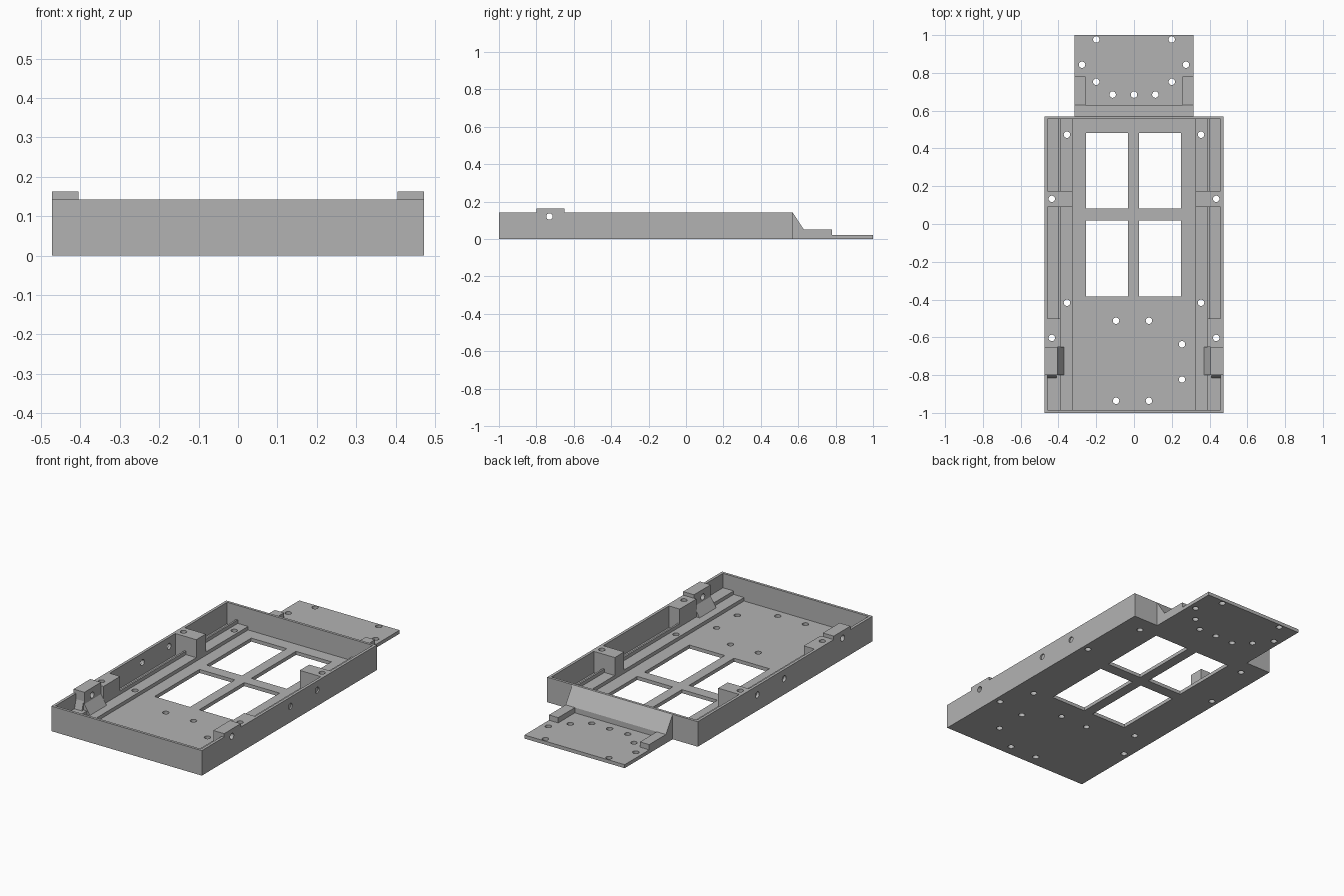
import bpy
import bmesh
from mathutils import Matrix, Vector

old = bpy.data.objects.get("Cube")
if old:
    bpy.data.objects.remove(old, do_unlink=True)

# One plain grey for everything
grey = bpy.data.materials.new("matte grey")
grey.use_nodes = True
COLOUR = (0.45, 0.45, 0.45, 1)
grey.diffuse_color = COLOUR
grey.node_tree.nodes["Principled BSDF"].inputs["Base Color"].default_value = COLOUR

HALF, INNER = 0.473, 0.457      # tray half width, outside and inside the wall
FRONT, BACK = -1.0, 0.57        # tray ends
WALL, RIM, FLOOR = 0.015, 0.142, 0.02
LEDGE, SHELF = 0.04, 0.06       # heights of the two side steps
parts = []


def make_object(name, bm):
    bmesh.ops.recalc_face_normals(bm, faces=bm.faces)
    mesh = bpy.data.meshes.new(name)
    bm.to_mesh(mesh)
    bm.free()
    mesh.materials.append(grey)
    obj = bpy.data.objects.new(name, mesh)
    bpy.context.collection.objects.link(obj)
    return obj


def add_box(bm, x, y, z):
    size = Vector((x[1] - x[0], y[1] - y[0], z[1] - z[0]))
    mid = Vector((sum(x), sum(y), sum(z))) / 2
    bmesh.ops.create_cube(bm, size=1, matrix=Matrix.Translation(mid) @ Matrix.Diagonal(size).to_4x4())


def box(name, x, y, z):
    bm = bmesh.new()
    add_box(bm, sorted(x), y, z)
    parts.append(make_object(name, bm))


def prism(name, points, offset):
    bm = bmesh.new()
    near = [bm.verts.new(p) for p in points]
    far = [bm.verts.new(Vector(p) + Vector(offset)) for p in points]
    bm.faces.new(near)
    bm.faces.new(far[::-1])
    for i in range(len(near)):
        bm.faces.new((near[i - 1], near[i], far[i], far[i - 1]))
    parts.append(make_object(name, bm))


def add_drill(bm, centre, length, turn=Matrix.Identity(4)):
    bmesh.ops.create_cone(bm, cap_ends=True, segments=24, radius1=0.017, radius2=0.017,
                          depth=length, matrix=Matrix.Translation(centre) @ turn)


# Tray floor and end walls
box("tray_floor", (-HALF, HALF), (FRONT, BACK), (0, FLOOR))
box("front_wall", (-HALF, HALF), (FRONT, FRONT + WALL), (FLOOR, RIM))
box("back_wall", (-HALF, HALF), (BACK - WALL, BACK), (FLOOR, RIM))

# Rear plate and the ramp down to it
box("rear_plate", (-0.315, 0.315), (BACK, 1), (0, FLOOR))
prism("rear_ramp", [(-0.315, BACK, FLOOR), (-0.315, 0.63, FLOOR),
                    (-0.315, 0.63, 0.05), (-0.315, BACK, RIM)], (0.63, 0, 0))

# Everything that repeats on both sides
y0, y1 = FRONT + WALL, BACK - WALL
for s, side in ((-1, "right"), (1, "left")):
    box(side + "_wall", (s * INNER, s * HALF), (y0, y1), (FLOOR, RIM))
    box(side + "_ledge", (s * 0.325, s * 0.39), (y0, y1), (FLOOR, LEDGE))
    box(side + "_rail", (s * 0.39, s * 0.40), (y0, y1), (FLOOR, SHELF))
    box(side + "_shelf", (s * 0.40, s * INNER), (y0, -0.5), (FLOOR, SHELF))
    box(side + "_large_boss", (s * 0.325, s * INNER), (0.09, 0.175), (FLOOR, RIM))
    box(side + "_small_boss", (s * 0.39, s * INNER), (-0.65, -0.5), (SHELF, RIM))
    box(side + "_rear_stop", (s * 0.257, s * 0.315), (0.63, 0.78), (FLOOR, 0.05))
    clip = [(0.37, LEDGE), (0.405, 0.095), (0.405, 0.162), (HALF, 0.162),
            (HALF, RIM), (INNER, RIM), (INNER, LEDGE)]
    prism(side + "_clip", [(s * x, -0.8, z) for x, z in clip], (0, 0.15, 0))
    prism(side + "_brace", [(s * 0.41, -0.815, SHELF), (s * 0.41, -0.8, SHELF),
                            (s * 0.41, -0.8, 0.11)], (s * 0.047, 0, 0))

# Cutters: four windows, screw holes and side holes
cut = bmesh.new()
for x in ((-0.255, -0.032), (0.026, 0.249)):
    for y in ((-0.385, 0.018), (0.082, 0.483)):
        add_box(cut, x, y, (-0.1, 0.1))
paired = [(0.2, 0.977), (0.275, 0.843), (0.2, 0.753), (0.113, 0.685),
          (0.355, 0.473), (0.355, -0.417), (0.435, 0.133), (0.435, -0.603)]
single = [(0, 0.685), (-0.095, -0.512), (0.079, -0.512), (0.254, -0.637),
          (0.254, -0.823), (-0.095, -0.936), (0.079, -0.936)]
for x, y in [(s * x, y) for s in (-1, 1) for x, y in paired] + single:
    add_drill(cut, (x, y, 0.1), 0.4)
sideways = Matrix.Rotation(1.5707963, 4, "Y")
for s in (-1, 1):
    add_drill(cut, (s * 0.42, -0.73, 0.12), 0.2, sideways)
    # the left wall has shallow holes, the right wall open ones
    x, depth = (0.485, 0.04) if s > 0 else (-0.47, 0.06)
    for y in (-0.205, 0.035):
        add_drill(cut, (x, y, 0.09), depth, sideways)
cutter = make_object("hole_cutter", cut)
cutter.hide_render = True

# Cut only the drilled parts, then drop the cutter
drilled = ("floor", "plate", "_wall", "ledge", "shelf", "boss", "clip")
targets = [p for p in parts if any(word in p.name for word in drilled)]
for part in targets:
    mod = part.modifiers.new("holes", "BOOLEAN")
    mod.operation = "DIFFERENCE"
    mod.solver = "EXACT"
    mod.object = cutter
bpy.context.view_layer.update()
graph = bpy.context.evaluated_depsgraph_get()
cut_meshes = [bpy.data.meshes.new_from_object(p.evaluated_get(graph)) for p in targets]
for part, mesh in zip(targets, cut_meshes):
    part.modifiers.clear()
    part.data = mesh
bpy.data.objects.remove(cutter, do_unlink=True)
